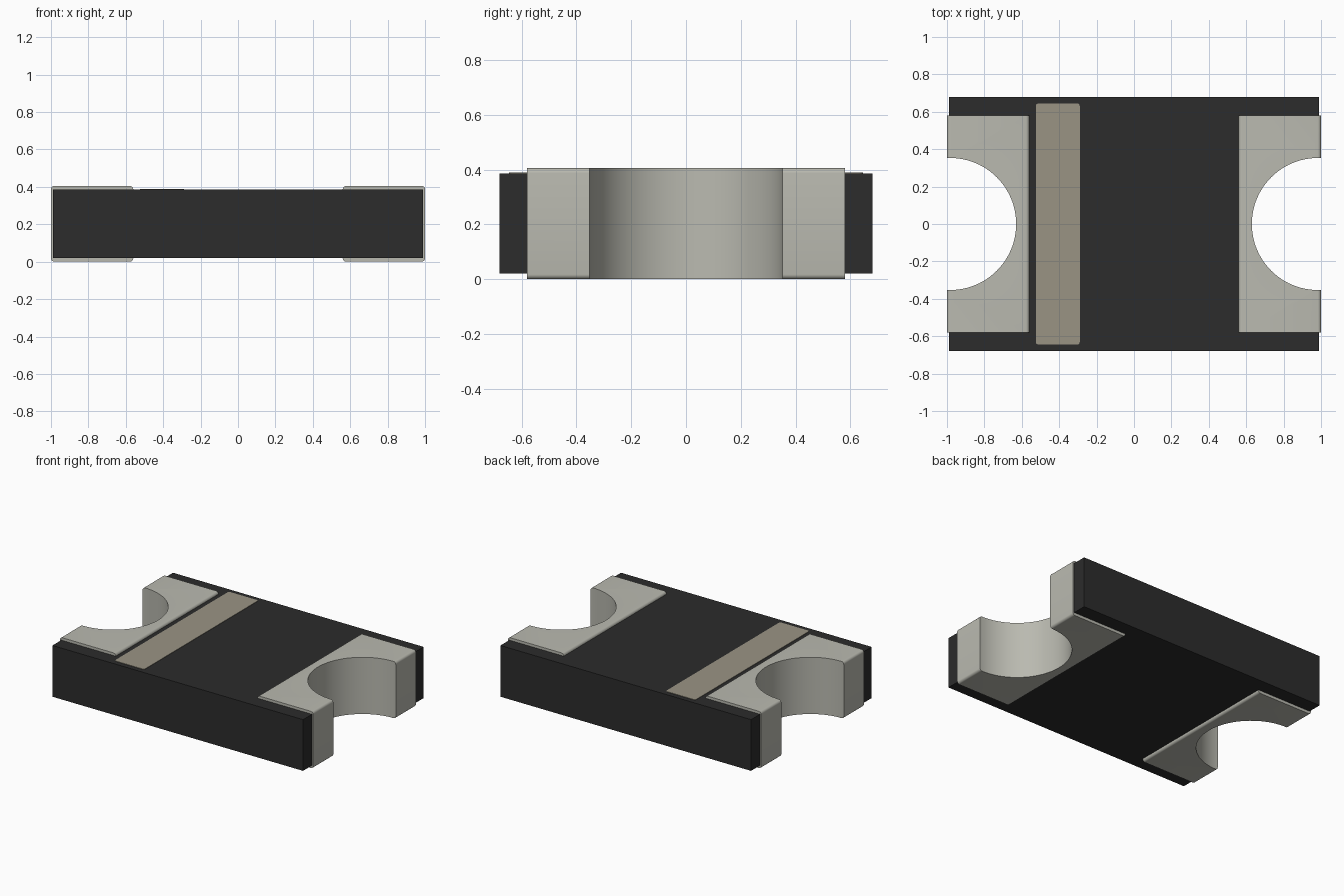
import bpy
import math
import bmesh

cube = bpy.data.objects.get("Cube")
if cube:
    bpy.data.objects.remove(cube, do_unlink=True)

HEIGHT = 0.405
BODY_BOTTOM, BODY_TOP = 0.02, 0.386
NOTCH_X, NOTCH_R = 0.983, 0.353


def material(name, rgb):
    mat = bpy.data.materials.new(name)
    mat.use_nodes = True
    color = (*rgb, 1)
    mat.diffuse_color = color
    bsdf = next(n for n in mat.node_tree.nodes if n.type == 'BSDF_PRINCIPLED')
    bsdf.inputs["Base Color"].default_value = color
    return mat


def box(name, low, high, mat, round_axis=None, radius=0.0):
    """Box between two corners; edges parallel to round_axis are rounded."""
    bm = bmesh.new()
    bmesh.ops.create_cube(bm, size=1)
    for v in bm.verts:
        v.co = [(a + b) / 2 + c * (b - a) for a, b, c in zip(low, high, v.co)]
    if round_axis is not None:
        edges = [e for e in bm.edges
                 if abs((e.verts[0].co - e.verts[1].co)[round_axis]) > 1e-4]
        bmesh.ops.bevel(bm, geom=edges, offset=radius, segments=5,
                        profile=0.5, affect='EDGES')
    mesh = bpy.data.meshes.new(name)
    bm.to_mesh(mesh)
    bm.free()
    mesh.materials.append(mat)
    obj = bpy.data.objects.new(name, mesh)
    bpy.context.collection.objects.link(obj)
    return obj


def cut_notch(obj, side, radius):
    """Cut a round vertical notch into one end of an object."""
    bpy.ops.mesh.primitive_cylinder_add(vertices=96, radius=radius, depth=2,
                                        location=(side * NOTCH_X, 0, 0))
    cutter = bpy.context.object
    cutter.hide_render = True
    mod = obj.modifiers.new("Notch", 'BOOLEAN')
    mod.operation = 'DIFFERENCE'
    mod.solver = 'EXACT'
    mod.object = cutter
    bpy.ops.object.select_all(action='DESELECT')
    obj.select_set(True)
    bpy.context.view_layer.objects.active = obj
    bpy.ops.object.modifier_apply(modifier=mod.name)
    bpy.data.objects.remove(cutter, do_unlink=True)


def smooth(obj):
    bpy.ops.object.select_all(action='DESELECT')
    obj.select_set(True)
    bpy.context.view_layer.objects.active = obj
    bpy.ops.object.shade_smooth_by_angle(angle=math.radians(30))


black = material("black body", (0.025, 0.025, 0.025))
metal = material("pale metal", (0.49, 0.49, 0.435))
beige = material("beige marking", (0.323, 0.296, 0.231))

# Body, with clearance for the notched terminals
body = box("body", (-0.99, -0.68, BODY_BOTTOM), (0.99, 0.68, BODY_TOP), black)
for side in (-1, 1):
    cut_notch(body, side, NOTCH_R + 0.06)

# End terminals wrapping the body, each with a round notch
for side, label in ((1, "left"), (-1, "right")):
    x0, x1 = sorted((side * 0.56, side))
    terminal = box(label + "_terminal", (x0, -0.58, 0), (x1, 0.58, HEIGHT),
                   metal, round_axis=1, radius=0.018)
    cut_notch(terminal, side, NOTCH_R)
    smooth(terminal)

# Thin polarity stripe on the top
stripe = box("polarity_stripe", (-0.525, -0.645, BODY_TOP - 0.002),
             (-0.29, 0.645, BODY_TOP + 0.003), beige, round_axis=2, radius=0.015)
smooth(stripe)
